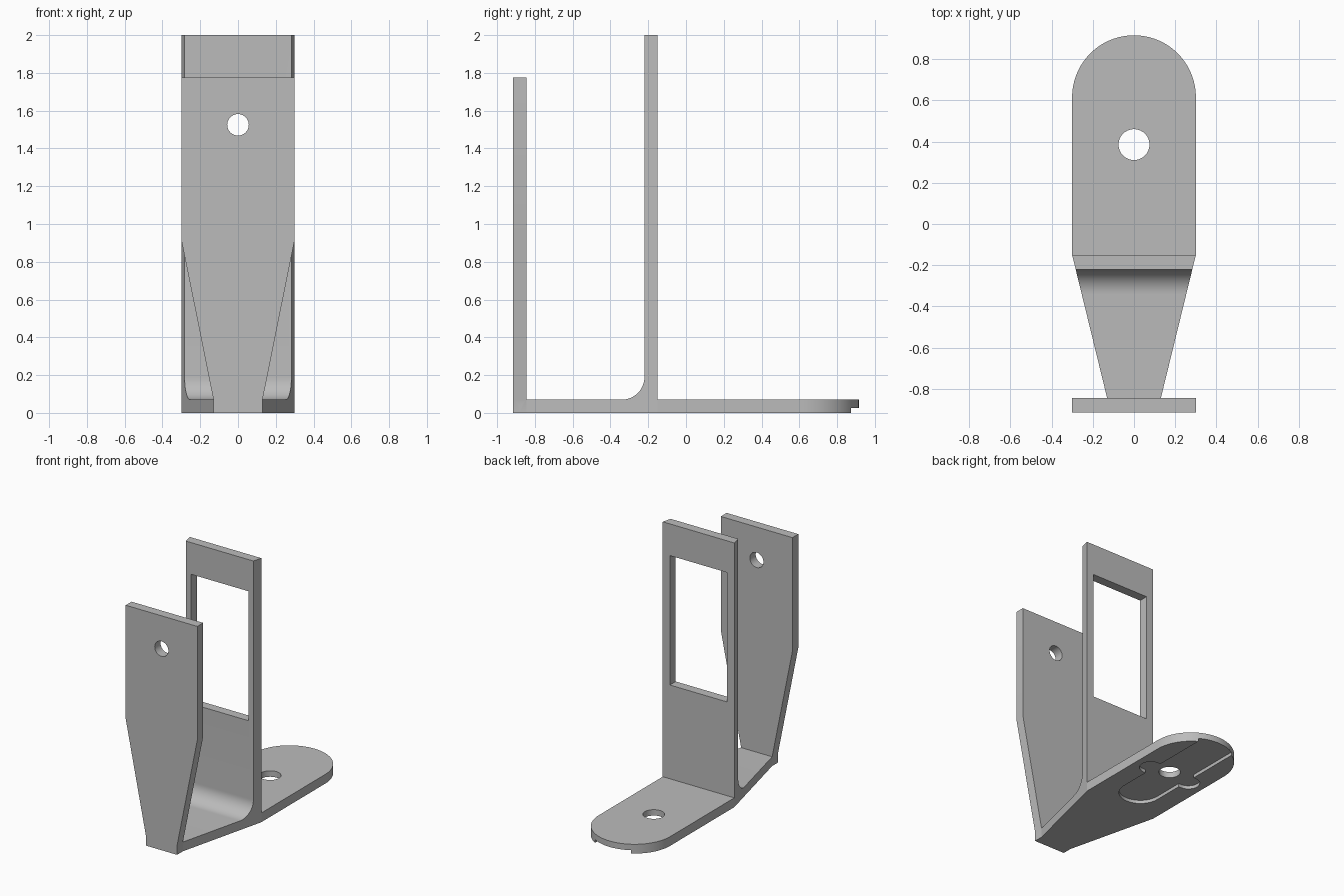
import bpy
import bmesh
import math
from mathutils import Vector

if "Cube" in bpy.data.objects:
    bpy.data.objects.remove(bpy.data.objects["Cube"], do_unlink=True)

HALF = 0.3       # half width of the bracket
NECK = 0.13      # half width where the base meets the front plate
T = 0.07         # sheet thickness
FRONT, BACK = -0.915, 0.915
WALL = -0.15     # rear face of the upright wall

metal = bpy.data.materials.new("grey_metal")
metal.use_nodes = True
grey = (0.5, 0.5, 0.5, 1)
metal.diffuse_color = grey
metal.node_tree.nodes["Principled BSDF"].inputs["Base Color"].default_value = grey


def arc(cx, cy, r, start, end, n=24):
    """Points along an arc, angles in degrees."""
    angles = [math.radians(start + (end - start) * i / n) for i in range(n + 1)]
    return [(cx + r * math.cos(a), cy + r * math.sin(a)) for a in angles]


def prism(name, outline, axis, lo, hi):
    """Extrude a 2D outline along one axis from lo to hi."""
    place = {"X": lambda a, b, d: (d, a, b),
             "Y": lambda a, b, d: (a, d, b),
             "Z": lambda a, b, d: (a, b, d)}[axis]
    bm = bmesh.new()
    face = bm.faces.new([bm.verts.new(place(a, b, lo)) for a, b in outline])
    moved = bmesh.ops.extrude_face_region(bm, geom=[face])["geom"]
    bmesh.ops.translate(bm, vec=Vector(place(0, 0, hi - lo)),
                        verts=[v for v in moved if isinstance(v, bmesh.types.BMVert)])
    bmesh.ops.recalc_face_normals(bm, faces=bm.faces)
    mesh = bpy.data.meshes.new(name)
    bm.to_mesh(mesh)
    bm.free()
    mesh.materials.append(metal)
    obj = bpy.data.objects.new(name, mesh)
    bpy.context.collection.objects.link(obj)
    return obj


def combine(target, tool, operation):
    """Apply a boolean and remove the helper."""
    tool.hide_render = True
    mod = target.modifiers.new("boolean", "BOOLEAN")
    mod.operation = operation
    mod.solver = "EXACT"
    mod.object = tool
    bpy.context.view_layer.objects.active = target
    bpy.ops.object.modifier_apply(modifier=mod.name)
    bpy.data.objects.remove(tool, do_unlink=True)


# Base and upright wall: side profile with a fillet in the inner corner
R = 0.12
inner = WALL - T
side = [(FRONT + T / 2, 0), (1, 0), (1, T), (WALL, T), (WALL, 2), (inner, 2)]
side += arc(inner - R, T + R, R, 0, -90, 16) + [(FRONT + T / 2, T)]
bracket = prism("bracket", side, "X", -0.4, 0.4)

# Plan outline: narrow neck, taper, then a rounded rear end
plan = [(-NECK, -1), (NECK, -1), (NECK, FRONT + T), (HALF, WALL)]
plan += arc(0, BACK - HALF, HALF, 0, 180, 48)
plan += [(-HALF, WALL), (-NECK, FRONT + T)]
combine(bracket, prism("plan_cutter", plan, "Z", -0.1, 2.1), "INTERSECT")

# Front plate tapering down to the neck
plate = [(NECK, 0), (NECK, T), (HALF, 0.915), (HALF, 1.775)]
plate += [(-x, z) for x, z in reversed(plate)]
combine(bracket, prism("front_plate", plate, "Y", FRONT, FRONT + T), "UNION")

# Window in the upright wall
window = [(-0.24, 0.78), (0.24, 0.78), (0.24, 1.76), (-0.24, 1.76)]
combine(bracket, prism("window_cutter", window, "Y", -0.4, 0), "DIFFERENCE")

# Cross-shaped recess under the base, open at the rear end
HOLE_Y = 0.385
W = 0.15
slot = [(W, 1), (-W, 1)] + arc(0, -0.08 + W, W, 180, 360)
combine(bracket, prism("slot_cutter", slot, "Z", -0.1, 0.025), "DIFFERENCE")
A = 0.08
arms = arc(0.25 - A, HOLE_Y, A, -90, 90) + arc(A - 0.25, HOLE_Y, A, 90, 270)
combine(bracket, prism("arm_cutter", arms, "Z", -0.1, 0.025), "DIFFERENCE")

# Round holes in the base and the front plate
base_hole = arc(0, HOLE_Y, 0.075, 0, 360, 40)[:-1]
combine(bracket, prism("base_hole_cutter", base_hole, "Z", -0.1, 0.3), "DIFFERENCE")
plate_hole = arc(0, 1.525, 0.057, 0, 360, 40)[:-1]
combine(bracket, prism("plate_hole_cutter", plate_hole, "Y", -1, -0.7), "DIFFERENCE")

# Smooth the curved surfaces and keep the sheet edges sharp
bpy.ops.object.select_all(action="DESELECT")
bracket.select_set(True)
bpy.context.view_layer.objects.active = bracket
bpy.ops.object.shade_smooth_by_angle(angle=math.radians(12))
